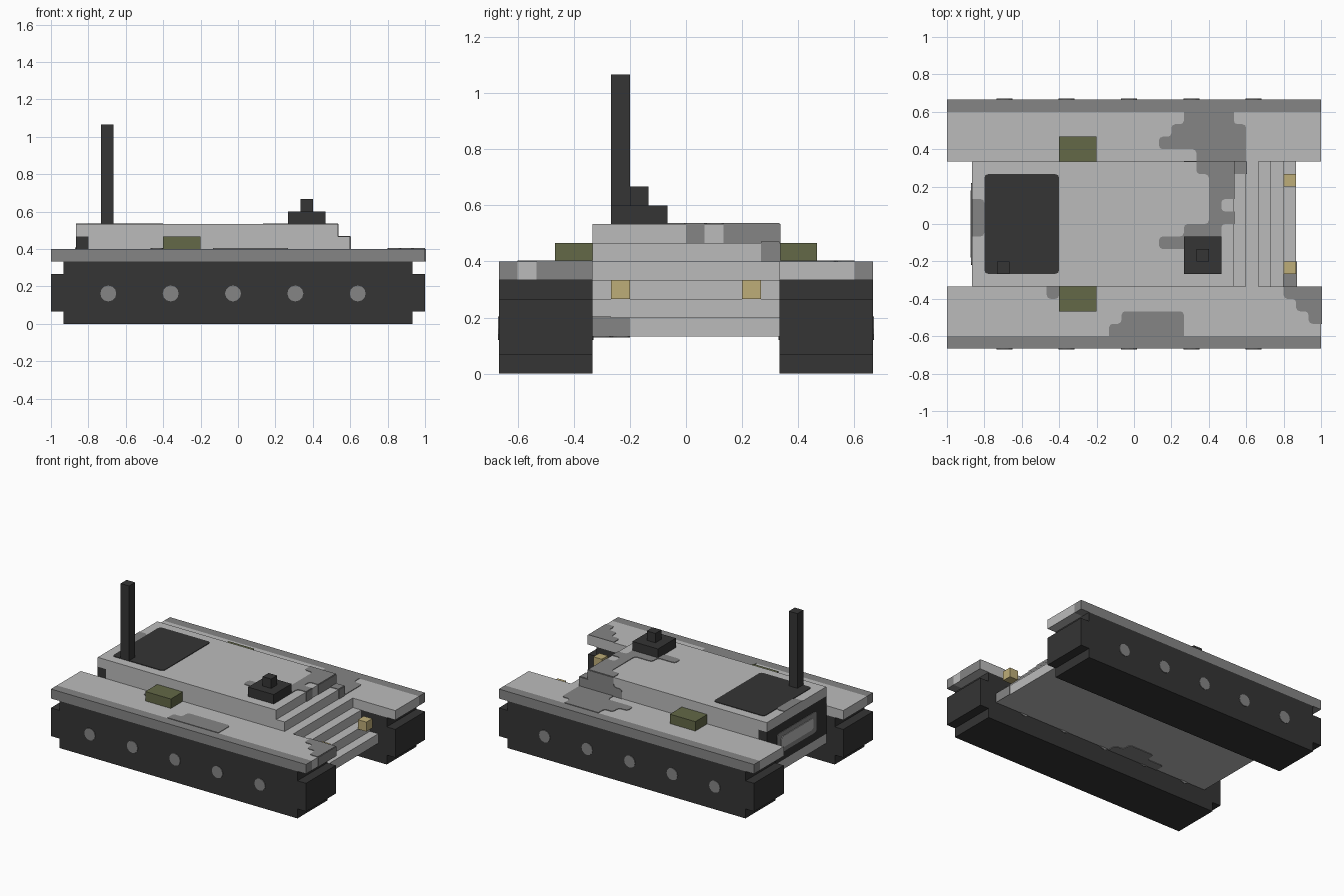
import bpy, bmesh, math
from mathutils import Vector

if "Cube" in bpy.data.objects:
    bpy.data.objects.remove(bpy.data.objects["Cube"], do_unlink=True)

U = 1 / 15          # one block
T = 0.06            # plate thickness in blocks


def material(name, rgb):
    m = bpy.data.materials.new(name)
    m.use_nodes = True
    col = (*rgb, 1)
    m.diffuse_color = col
    bsdf = next(n for n in m.node_tree.nodes if n.type == 'BSDF_PRINCIPLED')
    bsdf.inputs["Base Color"].default_value = col
    bsdf.inputs["Roughness"].default_value = 0.8
    return m


LIGHT = material("light_grey", (0.50, 0.50, 0.50))
MID = material("mid_grey", (0.235, 0.235, 0.235))
BLACK = material("charcoal", (0.035, 0.035, 0.035))
GREEN = material("olive_green", (0.125, 0.138, 0.063))
TAN = material("lamp_tan", (0.515, 0.423, 0.19))


def finish(name, bm, mat):
    bmesh.ops.scale(bm, vec=(U, U, U), verts=bm.verts)
    bmesh.ops.recalc_face_normals(bm, faces=bm.faces)
    me = bpy.data.meshes.new(name)
    bm.to_mesh(me)
    bm.free()
    me.materials.append(mat)
    ob = bpy.data.objects.new(name, me)
    bpy.context.collection.objects.link(ob)
    return ob


def prism(name, mat, pts, axis, start, depth, inside=None):
    """Extrude a 2D outline along an axis; round the corners lying inside a rectangle."""
    place = {'x': lambda a, b: (start, a, b),
             'y': lambda a, b: (a, start, b),
             'z': lambda a, b: (a, b, start)}[axis]
    bm = bmesh.new()
    verts = [bm.verts.new(place(a, b)) for a, b in pts]
    face = bm.faces.new(verts)
    if inside:
        x0, x1, y0, y1 = inside
        soft = [v for v, (a, b) in zip(verts, pts) if x0 < a < x1 and y0 < b < y1]
        bmesh.ops.bevel(bm, geom=soft, offset=0.3, segments=2, profile=0.5,
                        affect='VERTICES')
        face = bm.faces[:][0]
    step = Vector([depth if c == axis else 0 for c in 'xyz'])
    ext = bmesh.ops.extrude_face_region(bm, geom=[face])
    bmesh.ops.translate(bm, vec=step,
                        verts=[g for g in ext['geom'] if isinstance(g, bmesh.types.BMVert)])
    return finish(name, bm, mat)


def rect(a0, a1, b0, b1):
    return [(a0, b0), (a1, b0), (a1, b1), (a0, b1)]


def box(name, mat, x0, x1, y0, y1, z0, z1):
    return prism(name, mat, rect(x0, x1, y0, y1), 'z', z0, z1 - z0)


# Hull with stepped nose and a recess for the rear panel
hull = [(-13, 2), (13, 2)]
for i in range(6):
    hull += [(13 - i, 3 + i), (12 - i, 3 + i)]
hull = hull[:-1] + [(-13, 8), (-13, 7), (-12, 7), (-12, 3), (-13, 3)]
prism("hull", LIGHT, hull, 'y', -5, 10)

# Rear panel and exhaust grille
box("rear_panel", BLACK, -13, -12, -5, 5, 3, 7)
prism("grille_frame", MID, rect(-3.3, 3.3, 3.9, 6.1), 'x', -13, -T, (-9, 9, 0, 9))
prism("grille_core", LIGHT, rect(-2.7, 2.7, 4.4, 5.6), 'x', -13, -2 * T, (-9, 9, 0, 9))

# Tracks, wheels, fenders, side boxes and headlights on both sides
track = [(-14, 0), (14, 0), (14, 1), (15, 1), (15, 4), (14, 4),
         (14, 5), (-14, 5), (-14, 4), (-15, 4), (-15, 1), (-14, 1)]
for side, s in (("left", 1), ("right", -1)):
    prism(f"track_{side}", BLACK, track, 'y', 5 * s, 5 * s)
    box(f"fender_{side}", LIGHT, -15, 15, *sorted((5 * s, 9 * s)), 5, 6)
    box(f"fender_rim_{side}", MID, -15, 15, *sorted((9 * s, 10 * s)), 5, 6)
    box(f"side_box_{side}", GREEN, -6, -3, *sorted((5 * s, 7 * s)), 6, 7)
    box(f"headlight_{side}", TAN, 12, 13, *sorted((3 * s, 4 * s)), 4, 5)
    for i in range(5):
        ring = [(-10.4 + 5 * i + 0.64 * math.cos(k * math.pi / 6),
                 2.43 + 0.64 * math.sin(k * math.pi / 6)) for k in range(12)]
        prism(f"wheel_{side}_{i + 1}", MID, ring, 'y', (5 - T) * s, (5 + 2 * T) * s)

# Roof fittings
prism("engine_deck", BLACK, rect(-12, -6, -4, 4), 'z', 8, T, (-13, 8, -5, 5))
box("antenna", BLACK, -11, -10, -4, -3, 8, 16)
box("hatch", BLACK, 4, 7, -4, -1, 8, 9)
box("hatch_knob", BLACK, 5, 6, -3, -2, 9, 10)

# Camouflage patches on the fenders
prism("camo_fender_left", MID,
      [(4, 9), (8, 9), (8, 8), (9, 8), (9, 5), (5, 5), (5, 6), (2, 6), (2, 7), (3, 7),
       (3, 8), (4, 8)], 'z', 6, T, (-15, 15, 5, 9))
FR = (-15, 15, -9, -5)
prism("camo_fender_right", MID,
      [(-2, -9), (4, -9), (4, -7), (-1, -7), (-1, -8), (-2, -8)], 'z', 6, T, FR)
prism("camo_fender_right_front", MID,
      [(12, -5), (15, -5), (15, -8), (14, -8), (14, -7), (13, -7), (13, -6), (12, -6)],
      'z', 6, T, FR)
prism("camo_fender_right_small", MID, rect(-7, -6, -6, -5), 'z', 6, T, FR)
prism("camo_fender_end", MID, rect(-8, -5, 5, 6), 'x', 15, T)

# Camouflage patches on the hull
prism("camo_roof", MID,
      [(5, 5), (8, 5), (8, 2), (7, 2), (7, 1), (8, 1), (8, 0), (7, 0), (7, -2), (2, -2),
       (2, -1), (4, -1), (4, 0), (6, 0), (6, 4), (5, 4)], 'z', 8, T, (-13, 8, -5, 5))
prism("camo_roof_rear", MID, rect(-13, -12, -1, 2), 'z', 8, T, (-13, 8, -5, 5))
prism("camo_step_top", MID, rect(8, 9, 4, 5), 'z', 7, T)
prism("camo_nose_top", MID, rect(12, 13, -5, -4), 'z', 3, T)
for i, (x, y0, y1, z) in enumerate([(8, 2, 5, 7), (8, 0, 1, 7), (9, 4, 5, 6), (13, -5, -3, 2)]):
    prism(f"camo_step_front_{i + 1}", MID, rect(y0, y1, z, z + 1), 'x', x, T)
prism("camo_hull_side", MID, [(4, 6), (9, 6), (9, 7), (8, 7), (8, 8), (5, 8), (5, 7), (4, 7)],
      'y', 5, T, (-13, 8, 6, 8))
prism("camo_belly", MID, [(-7, -5), (-1, -5), (-1, -4), (-2, -4), (-2, -3), (-5, -3),
                          (-5, -4), (-7, -4)], 'z', 2, -T, (-13, 13, -5, 5))
